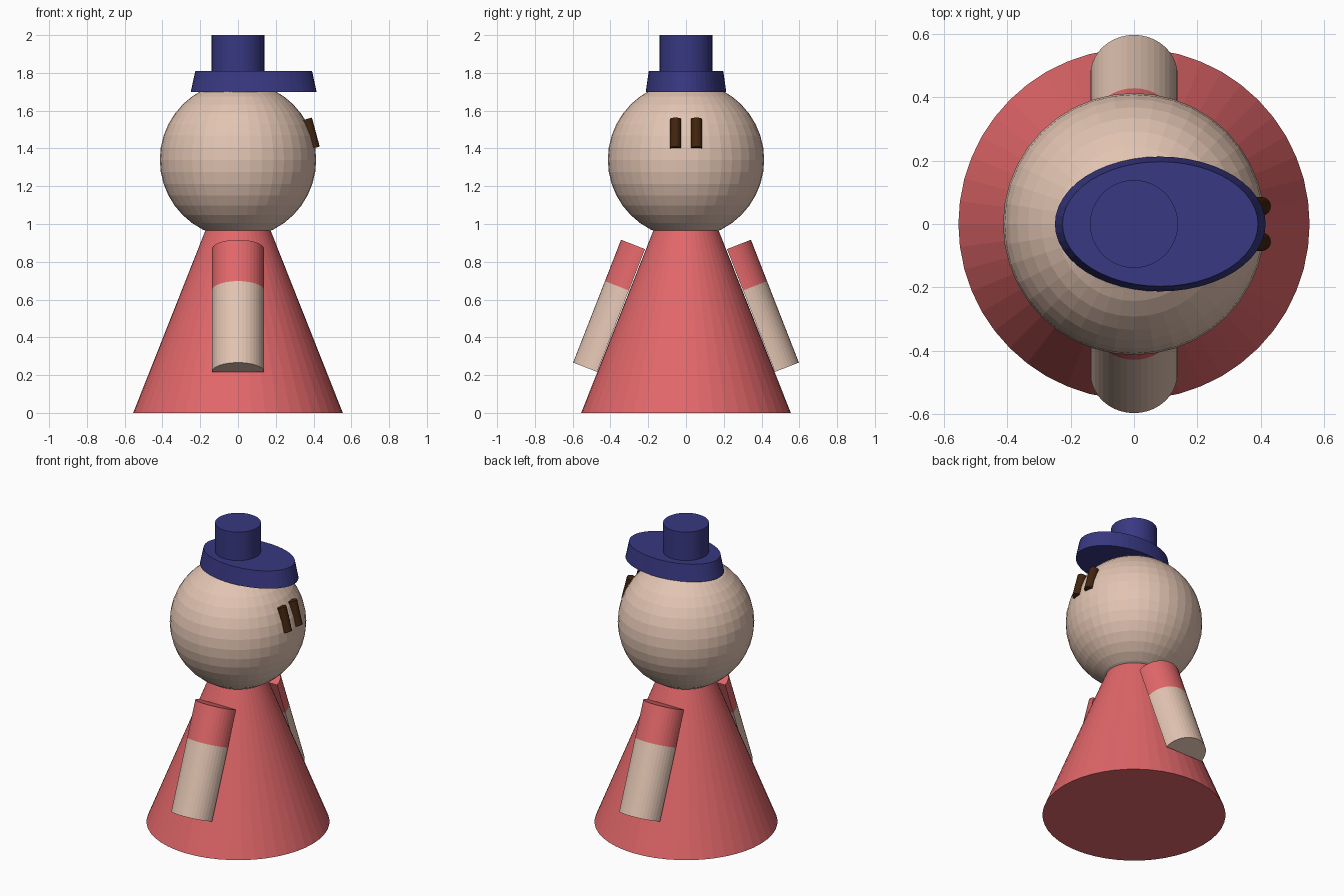
import bpy, bmesh, math
from mathutils import Vector, Matrix

if "Cube" in bpy.data.objects:
    bpy.data.objects.remove(bpy.data.objects["Cube"])


def material(name, srgb):
    m = bpy.data.materials.new(name)
    lin = [((c / 255 + 0.055) / 1.055) ** 2.4 for c in srgb]
    m.diffuse_color = (*lin, 1)
    m.use_nodes = True
    m.node_tree.nodes["Principled BSDF"].inputs["Base Color"].default_value = m.diffuse_color
    return m


SKIN = material("skin beige", (226, 196, 178))
RED = material("coral red", (226, 103, 106))
NAVY = material("navy blue", (56, 56, 130))
BROWN = material("dark brown", (66, 36, 14))


def finish(name, bm, *mats):
    bmesh.ops.recalc_face_normals(bm, faces=bm.faces)
    me = bpy.data.meshes.new(name)
    bm.to_mesh(me)
    bm.free()
    for m in mats:
        me.materials.append(m)
    ob = bpy.data.objects.new(name, me)
    bpy.context.collection.objects.link(ob)
    return ob


def loft(rings):
    """Closed solid through a list of equally long point rings."""
    bm = bmesh.new()
    loops = [[bm.verts.new(p) for p in r] for r in rings]
    n = len(loops[0])
    bm.faces.new(loops[0])
    bm.faces.new(loops[-1])
    for k, (a, b) in enumerate(zip(loops, loops[1:])):
        for i in range(n):
            j = (i + 1) % n
            f = bm.faces.new((a[i], a[j], b[j], b[i]))
            f.material_index = k
    return bm


def ellipse(cx, rx, ry, z, n=48):
    return [(cx + rx * math.cos(2 * math.pi * i / n),
             ry * math.sin(2 * math.pi * i / n), z) for i in range(n)]


# Conical gown
finish("gown", loft([ellipse(0, 0.555, 0.555, 0), ellipse(0, 0.159, 0.159, 1.0)]), RED)

# Ball head
bm = bmesh.new()
bmesh.ops.create_uvsphere(bm, u_segments=40, v_segments=20, radius=0.414,
                          matrix=Matrix.Translation((0, 0, 1.34)))
finish("head", bm, SKIN)

# Hat: tapered oval brim and round crown
finish("hat_brim", loft([ellipse(0.083, 0.333, 0.213, 1.70),
                         ellipse(0.083, 0.309, 0.197, 1.81)]), NAVY)
finish("hat_crown", loft([ellipse(0, 0.139, 0.139, 1.80),
                          ellipse(0, 0.139, 0.139, 2.0)]), NAVY)

for side, s in (("front", -1), ("back", 1)):
    # Half-round arm lying against the gown, sleeve above and skin below
    top = Vector((0, s * 0.217, 0.867))
    bottom = Vector((0, s * 0.471, 0.217))
    down = (bottom - top).normalized()
    out = Vector((0, -s * down.z, s * down.y))
    if out.y * s < 0:
        out = -out
    out.z = abs(out.z)
    half = [math.pi * i / 20 for i in range(21)]
    rings = [[c + Vector((0.138 * math.cos(a), 0, 0)) + out * 0.136 * math.sin(a)
              for a in half] for c in (top, top + down * 0.235, bottom)]
    bm = loft(rings)
    bm.faces.ensure_lookup_table()
    bm.faces[1].material_index = 1  # hand end
    finish(side + "_arm", bm, RED, SKIN)

    # Peg eye tilted to follow the head
    bm = bmesh.new()
    bmesh.ops.create_cone(bm, cap_ends=True, segments=24, radius1=0.029,
                          radius2=0.029, depth=0.159,
                          matrix=Matrix.Translation((0.384, s * 0.056, 1.479))
                          @ Matrix.Rotation(math.radians(-15), 4, "Y"))
    finish(side + "_eye", bm, BROWN)
